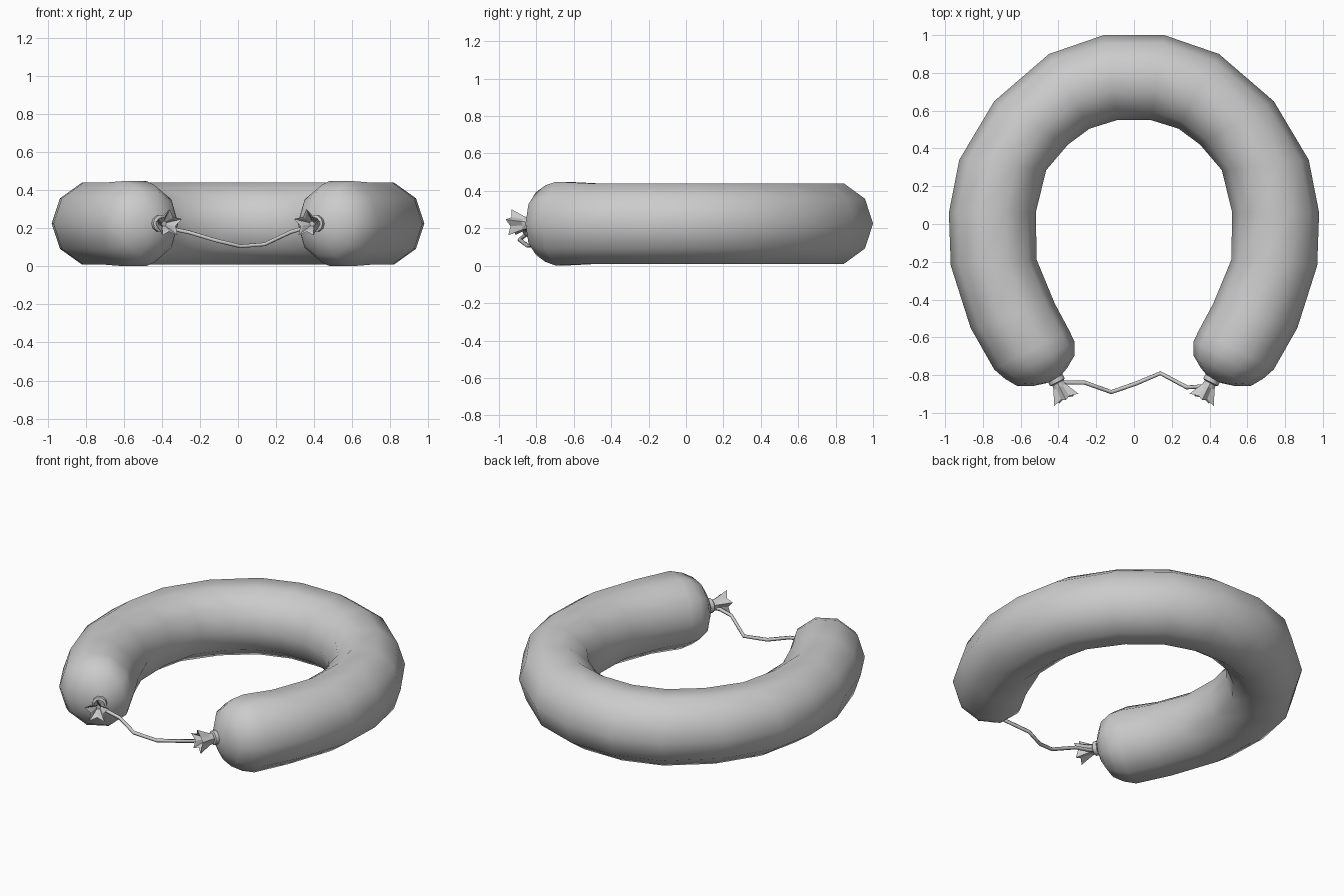
import bpy, bmesh, math
from mathutils import Vector

if "Cube" in bpy.data.objects:
    bpy.data.objects.remove(bpy.data.objects["Cube"])

ZC, SIDES = 0.225, 10


def loft(name, rings, smooth_angle):
    """Skin a list of equal-length point rings, closing both ends."""
    bm = bmesh.new()
    vr = [[bm.verts.new(p) for p in r] for r in rings]
    n = len(rings[0])
    for a, b in zip(vr, vr[1:]):
        for i in range(n):
            j = (i + 1) % n
            bm.faces.new((a[i], a[j], b[j], b[i]))
    bm.faces.new(vr[0])
    bm.faces.new(vr[-1])
    bmesh.ops.recalc_face_normals(bm, faces=bm.faces[:])
    me = bpy.data.meshes.new(name)
    bm.to_mesh(me)
    bm.free()
    ob = bpy.data.objects.new(name, me)
    bpy.context.collection.objects.link(ob)
    bpy.ops.object.select_all(action='DESELECT')
    ob.select_set(True)
    bpy.context.view_layer.objects.active = ob
    if smooth_angle:
        bpy.ops.object.shade_smooth_by_angle(angle=math.radians(smooth_angle))
    return ob


def ring(c, side, rx, rz, n=SIDES, up=Vector((0, 0, 1))):
    return [c + side * rx * math.cos(2 * math.pi * i / n)
            + up * rz * math.sin(2 * math.pi * i / n) for i in range(n)]


def flip(rings):
    return [[Vector((-p.x, p.y, p.z)) for p in r] for r in rings]


# Sausage: (outer x, y, inner x, y) of each ring on the right half
span = [(.16, 1.0, .09, .55), (.45, .90, .235, .505), (.74, .65, .35, .42),
        (.925, .34, .465, .285), (.98, .06, .52, .06), (.97, -.22, .515, -.19),
        (.865, -.55, .42, -.42), (.74, -.77, .345, -.56)]
half = []
for k, (ox, oy, ix, iy) in enumerate(span):
    o, i = Vector((ox, oy, ZC)), Vector((ix, iy, ZC))
    half.append(ring((o + i) / 2, (o - i).normalized(), (o - i).length / 2,
                     .235 if k == 7 else .226))
end, side = (o + i) / 2, (o - i).normalized()
axis = Vector((side.y, -side.x, 0))
# Rounded end: distance along axis, radius, inward shift
for d, r, s in [(.07, .209, .012), (.135, .171, .014), (.175, .10, .02), (.195, .04, .03)]:
    half.append(ring(end + axis * d - side * s, side, r, r * 1.03))
loft("sausage", flip(half)[::-1] + half, 60)

# Twisted casing tips, each a neck opening into a pleated flare
k0 = Vector((.425, -.80, ZC))
kd = Vector((-.45, -.89, 0)).normalized()
ks = Vector((-kd.y, kd.x, 0))


def pleat(d, r_out, r_in, step=0.0):
    pts = []
    for i in range(10):
        a = 2 * math.pi * i / 10 + .3
        r = r_in if i % 2 else r_out
        pts.append(k0 + kd * (d + (0 if i % 2 else step))
                   + ks * r * math.cos(a) + Vector((0, 0, r * math.sin(a))))
    return pts


tip = [pleat(-.02, .036, .036), pleat(.04, .03, .03), pleat(.07, .038, .03),
       pleat(.135, .076, .042, .012), pleat(.125, .062, .032, .01), pleat(.08, .015, .012)]
band = [ring(k0 + kd * d, ks, r, r) for d, r in
        [(.012, .034), (.018, .044), (.042, .044), (.048, .034)]]
for name, m in (("right", False), ("left", True)):
    loft(name + "_casing_tip", flip(tip) if m else tip, 0)
    loft(name + "_tie_band", flip(band) if m else band, 40)

# String hanging between the ends
pts = [(-.41, -.83, .215), (-.36, -.84, .20), (-.26, -.84, .18), (-.12, -.89, .138),
       (.01, -.845, .106), (.14, -.79, .116), (.28, -.865, .182), (.36, -.86, .205),
       (.41, -.83, .22)]
pts = [Vector(p) for p in pts]
rings = []
for i, p in enumerate(pts):
    t = (pts[min(i + 1, len(pts) - 1)] - pts[max(i - 1, 0)]).normalized()
    s = t.cross(Vector((0, 0, 1))).normalized()
    rings.append(ring(p, s, .011, .011, 6, s.cross(t)))
loft("string", rings, 65)
